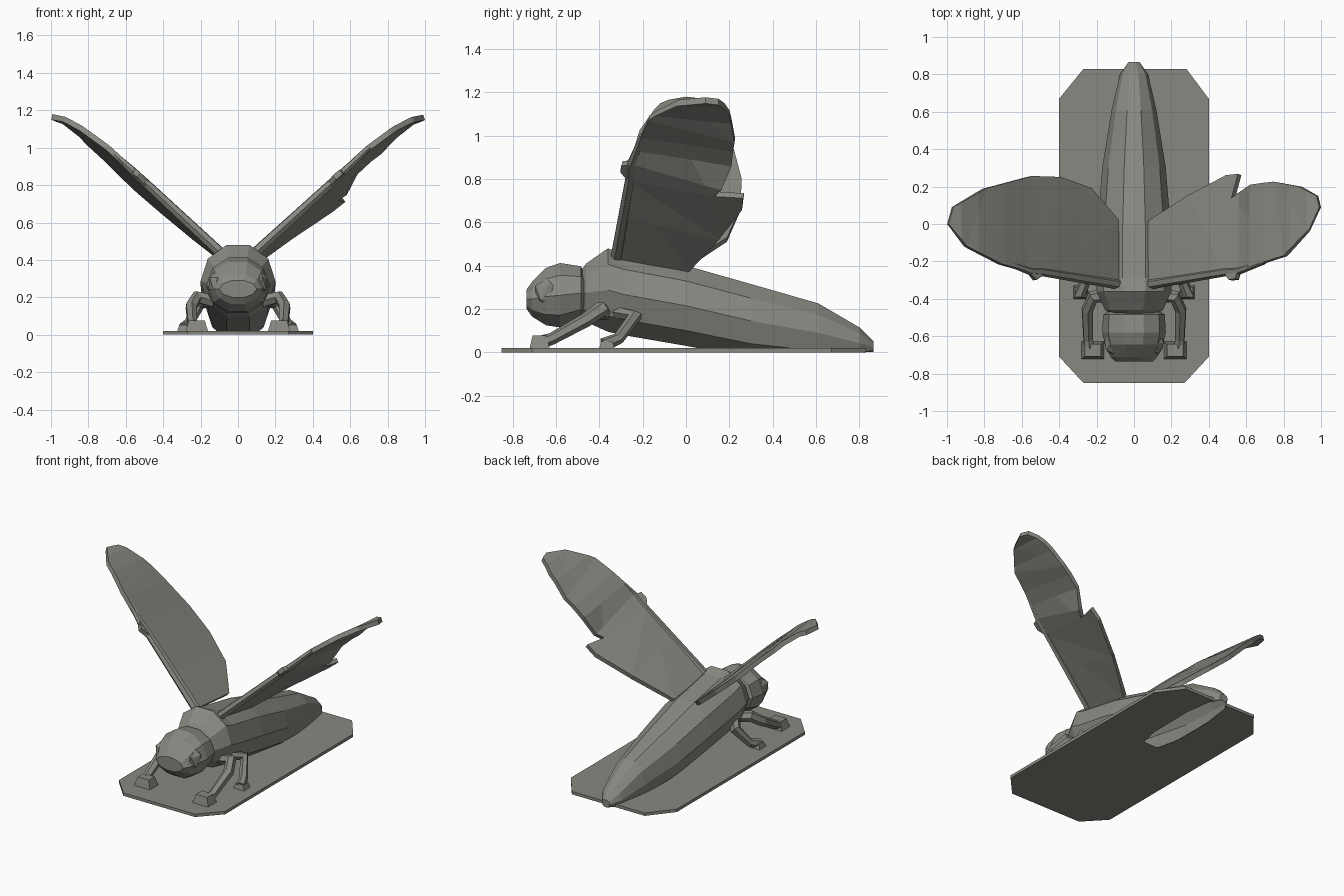
import bpy, bmesh, math
from mathutils import Vector

if "Cube" in bpy.data.objects:
    bpy.data.objects.remove(bpy.data.objects["Cube"])

# dark warm grey used on every part
grey = bpy.data.materials.new("dark_grey")
grey.diffuse_color = (.25, .245, .22, 1)
grey.use_nodes = True
grey.node_tree.nodes["Principled BSDF"].inputs["Base Color"].default_value = grey.diffuse_color


def add_object(name, data):
    data.materials.append(grey)
    ob = bpy.data.objects.new(name, data)
    bpy.context.collection.objects.link(ob)
    return ob


def make_object(name, bm):
    bmesh.ops.recalc_face_normals(bm, faces=bm.faces)
    me = bpy.data.meshes.new(name)
    bm.to_mesh(me)
    bm.free()
    return add_object(name, me)


def loft(sections, n=10):
    """Low-poly rings along y from (y, half width, bottom, top)."""
    bm = bmesh.new()
    rings = []
    for y, w, zb, zt in sections:
        ring = []
        for k in range(n):
            a = 2 * math.pi * k / n
            s = math.sin(a) / math.sin(math.radians(72))
            ring.append(bm.verts.new((w * math.cos(a), y, (zb + zt) / 2 + s * (zt - zb) / 2)))
        rings.append(ring)
    for a, b in zip(rings, rings[1:]):
        for k in range(n):
            j = (k + 1) % n
            bm.faces.new((a[k], a[j], b[j], b[k]))
    bm.faces.new(rings[0])
    bm.faces.new(rings[-1])
    return bm


def tube(name, pts, radius):
    """Faceted limb through points (x, y, z, relative radius)."""
    cu = bpy.data.curves.new(name, 'CURVE')
    cu.dimensions = '3D'
    cu.bevel_depth = radius
    cu.bevel_resolution = 1
    cu.use_fill_caps = True
    sp = cu.splines.new('POLY')
    sp.points.add(len(pts) - 1)
    for p, (x, y, z, r) in zip(sp.points, pts):
        p.co = (x, y, z, 1)
        p.radius = r
    sp.use_smooth = False
    add_object(name, cu)


# body: thorax and tapering abdomen, open where it sinks into the plate
body = [(-.49, .11, .18, .37), (-.46, .155, .14, .41), (-.36, .20, .095, .48),
        (-.29, .20, .08, .455), (0, .195, .03, .40), (.30, .17, -.025, .315),
        (.61, .12, -.045, .226), (.80, .075, -.03, .115), (.865, .03, .0, .05)]
bm = loft(body)
bmesh.ops.bisect_plane(bm, geom=bm.verts[:] + bm.edges[:] + bm.faces[:],
                       plane_co=(0, 0, 0.001), plane_no=(0, 0, -1), clear_outer=True)
make_object("body", bm)
cutter = make_object("body_cutter", loft(body))
cutter.hide_render = True

# base plate with chamfered corners and the hole under the abdomen
bm = bmesh.new()
outline = [(-.27, .83), (.28, .83), (.40, .67), (.40, -.71),
           (.27, -.85), (-.27, -.85), (-.40, -.71), (-.40, .67)]
f = bm.faces.new([bm.verts.new((x, y, 0)) for x, y in outline])
ext = bmesh.ops.extrude_face_region(bm, geom=[f])
for v in ext["geom"]:
    if isinstance(v, bmesh.types.BMVert):
        v.co.z = .02
plate = make_object("base_plate", bm)
cut = plate.modifiers.new("abdomen_hole", 'BOOLEAN')
cut.operation = 'DIFFERENCE'
cut.object = cutter

# head and neck
make_object("head", loft([(-.735, .10, .20, .29), (-.71, .125, .165, .325),
                          (-.645, .155, .125, .39), (-.58, .17, .115, .412),
                          (-.485, .165, .15, .397), (-.465, .135, .19, .36)]))
make_object("neck", loft([(-.50, .10, .2, .35), (-.44, .12, .18, .37)]))

# eyes
for s, side in ((-1, "left"), (1, "right")):
    bm = bmesh.new()
    bmesh.ops.create_icosphere(bm, subdivisions=1, radius=.07)
    for v in bm.verts:
        v.co = Vector((v.co.x * .6 + s * .12, v.co.y - .635, v.co.z + .275))
    make_object(side + "_eye", bm)

# legs and feet
for s, side in ((-1, "left"), (1, "right")):
    tube(side + "_front_leg", [(s * .13, -.38, .18, 1.1), (s * .22, -.39, .20, 1.1),
                               (s * .25, -.46, .15, 1), (s * .245, -.62, .062, .85),
                               (s * .24, -.66, .05, .9)], .033)
    tube(side + "_rear_leg", [(s * .13, -.34, .19, 1), (s * .21, -.235, .165, 1.1),
                              (s * .26, -.31, .065, .85), (s * .29, -.38, .035, 1)], .032)
    for part, cx, cy, w, d, h in (("front_foot", .22, -.675, .13, .10, .075),
                                  ("rear_foot", .285, -.365, .09, .08, .05)):
        bm = bmesh.new()
        bmesh.ops.create_cube(bm, size=1)
        for v in bm.verts:
            k = .65 if v.co.z > 0 else 1
            v.co = Vector((s * cx + v.co.x * w * k, cy + v.co.y * d * k, .002 + (v.co.z + .5) * h))
        make_object(side + "_" + part, bm)

# wings: flat outline, sliced, then lifted into the raised, drooping surface
rise = [(0, .35), (.09, .435), (.50, .825), (.70, 1.015), (.84, 1.12), (.93, 1.165), (1.01, 1.175)]


def wing_z(x, y, inner_drop):
    x = abs(x)
    for (x0, z0), (x1, z1) in zip(rise, rise[1:]):
        if x <= x1:
            z = z0 + (z1 - z0) * (x - x0) / (x1 - x0)
            break
    fade = min(1, max(0, (x - .57) / .06))
    root = min(1, .45 + x)
    drop = (inner_drop * (1 - fade) + .085 * fade) * root * max(0, min(1, (1.05 - x) / .3))
    return z - drop * (y + .3) / .55


left = [(-.09, .02), (-.235, .19), (-.40, .25), (-.555, .255), (-.80, .19), (-.97, .09),
        (-.995, 0), (-.90, -.12), (-.715, -.215), (-.57, -.255), (-.53, -.30),
        (-.485, -.27), (-.09, -.335)]
right = [(.085, .015), (.085, -.34), (.487, -.265), (.515, -.30), (.55, -.295), (.565, -.25),
         (.81, -.17), (.94, -.03), (.995, .09), (.98, .15), (.89, .20), (.755, .225),
         (.63, .21), (.53, .135), (.565, .265), (.50, .26), (.30, .155)]
for name, pts, drop in (("left_wing", left, .085), ("right_wing", right, .16)):
    bm = bmesh.new()
    bm.faces.new([bm.verts.new((x, y, 0)) for x, y in pts])
    s = 1 if pts[0][0] > 0 else -1
    bm.normal_update()
    bmesh.ops.triangulate(bm, faces=bm.faces[:])
    for x in (.30, .50, .57, .63, .70, .84, .93):
        bmesh.ops.bisect_plane(bm, geom=bm.verts[:] + bm.edges[:] + bm.faces[:],
                               plane_co=(s * x, 0, 0), plane_no=(1, 0, 0))
    for v in bm.verts:
        v.co.z = wing_z(v.co.x, v.co.y, drop)
    wing = make_object(name, bm)
    sol = wing.modifiers.new("thickness", 'SOLIDIFY')
    sol.thickness = .03
    sol.offset = 0
    # stiff leading edge
    edge = [(s * x, y, wing_z(x, y, drop), r) for x, y, r in
            ((.09, -.32, 1.2), (.49, -.255, 1), (.56, -.25, .9), (.70, -.20, .6))]
    tube(name + "_leading_edge", edge, .024)
